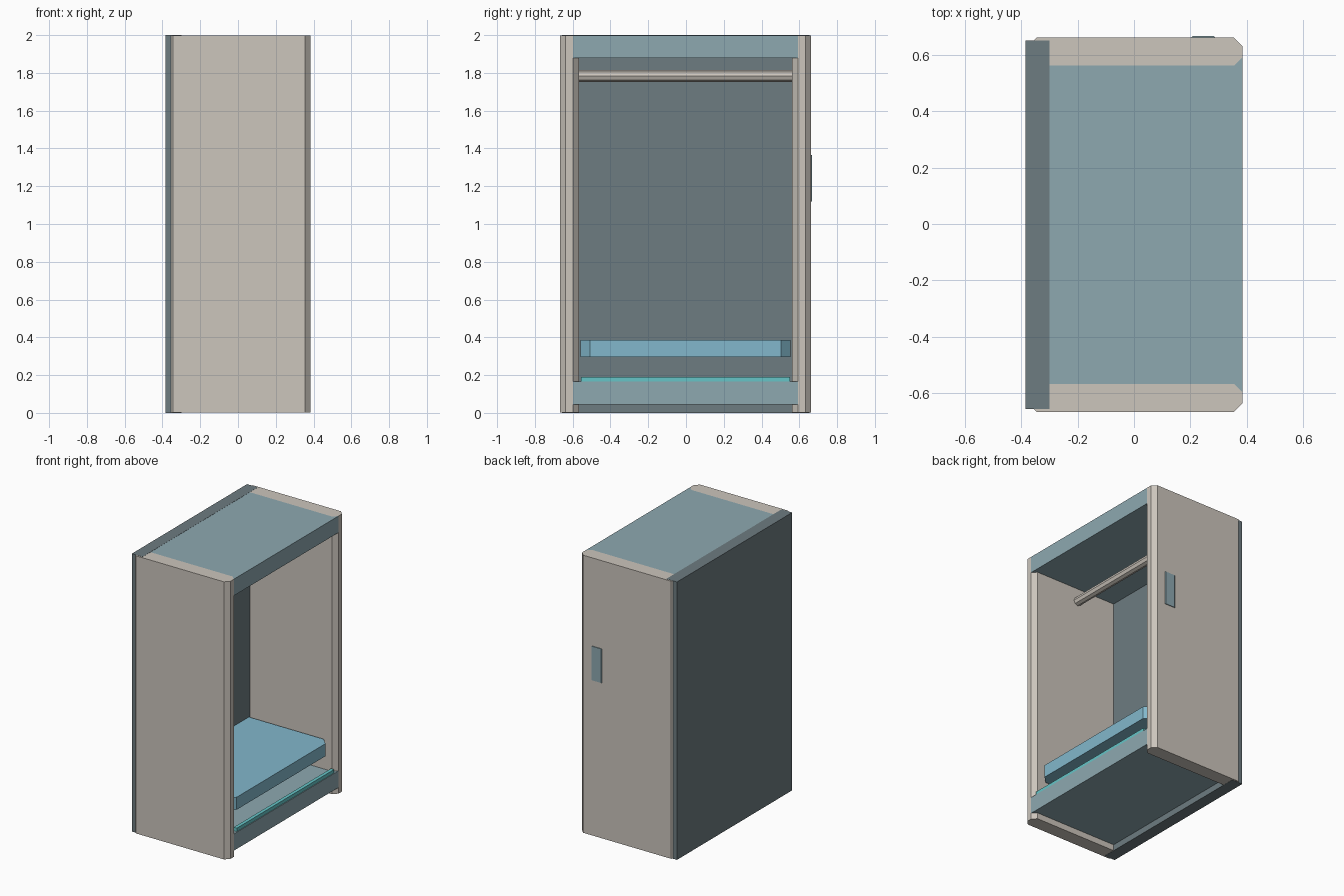
import bpy
import bmesh
import math
from mathutils import Matrix

cube = bpy.data.objects.get("Cube")
if cube:
    bpy.data.objects.remove(cube, do_unlink=True)

Y_SHIFT = -0.0025   # the handle stands proud on one side only
OUT, INNER = 0.665, 0.565
FRONT, CUT = 0.385, 0.03
BACK_FACE = -0.30


def material(name, srgb):
    color = [((c + 0.055) / 1.055) ** 2.4 for c in srgb] + [1.0]
    mat = bpy.data.materials.new(name)
    mat.use_nodes = True
    mat.diffuse_color = color
    mat.node_tree.nodes["Principled BSDF"].inputs["Base Color"].default_value = color
    return mat


beige = material("warm beige", (0.80, 0.775, 0.74))
teal = material("grey teal", (0.555, 0.66, 0.69))
slate = material("slate grey", (0.43, 0.485, 0.505))
blue = material("soft blue", (0.51, 0.72, 0.80))
aqua = material("aqua", (0.40, 0.77, 0.78))


def finish(name, bm, mat):
    bmesh.ops.recalc_face_normals(bm, faces=bm.faces)
    mesh = bpy.data.meshes.new(name)
    bm.to_mesh(mesh)
    bm.free()
    mesh.materials.append(mat)
    obj = bpy.data.objects.new(name, mesh)
    obj.location.y = Y_SHIFT
    bpy.context.collection.objects.link(obj)
    return obj


def prism(name, outline, z0, z1, mat):
    """Extrude a plan outline of (x, y) points from z0 up to z1."""
    bm = bmesh.new()
    face = bm.faces.new([bm.verts.new((x, y, z0)) for x, y in outline])
    grown = bmesh.ops.extrude_face_region(bm, geom=[face])["geom"]
    top = [v for v in grown if isinstance(v, bmesh.types.BMVert)]
    bmesh.ops.translate(bm, verts=top, vec=(0, 0, z1 - z0))
    return finish(name, bm, mat)


def chamfered(x0, x1, y0, y1, c):
    """Rectangle with all four corners cut."""
    return [(x0 + c, y0), (x1 - c, y0), (x1, y0 + c), (x1, y1 - c),
            (x1 - c, y1), (x0 + c, y1), (x0, y1 - c), (x0, y0 + c)]


def rectangle(x0, x1, y0, y1):
    return [(x0, y0), (x1, y0), (x1, y1), (x0, y1)]


# Side panels
for name, s in (("front_side_panel", -1), ("rear_side_panel", 1)):
    lo, hi = sorted((s * INNER, s * OUT))
    prism(name, chamfered(-0.375, FRONT, lo, hi, CUT), 0.001, 1.999, beige)

# Closing panel opposite the opening
prism("back_panel", rectangle(-FRONT, BACK_FACE, -0.655, 0.655), 0, 2, slate)

# Top and bottom boards, flared to meet the chamfers of the side panels
flare = [(FRONT - CUT, INNER), (FRONT, INNER + CUT)]
half = [(BACK_FACE, INNER)] + flare
board = [(x, -y) for x, y in half] + half[::-1]
prism("top_board", board, 1.88, 1.999, teal)
prism("bottom_board", board, 0.045, 0.165, teal)

# Light strip along the sill
prism("sill_strip", rectangle(0.355, 0.38, -0.553, 0.553), 0.165, 0.19, aqua)

# Seat with cut front corners
seat = [(BACK_FACE, -0.555), (0.295, -0.555), (0.345, -0.505),
        (0.345, 0.505), (0.295, 0.555), (BACK_FACE, 0.555)]
prism("seat", seat, 0.295, 0.385, blue)

# Hanging rail
bm = bmesh.new()
bmesh.ops.create_cone(bm, cap_ends=True, segments=8, radius1=0.031, radius2=0.031,
                      depth=2 * INNER,
                      matrix=Matrix.Translation((0.01, 0, 1.783))
                      @ Matrix.Rotation(math.pi / 2, 4, "X"))
finish("hanging_rail", bm, beige)

# Handle plate on the outside
plate = [(0.204, OUT), (0.289, OUT), (0.284, OUT + 0.005), (0.209, OUT + 0.005)]
prism("handle_plate", plate, 1.12, 1.365, teal)
